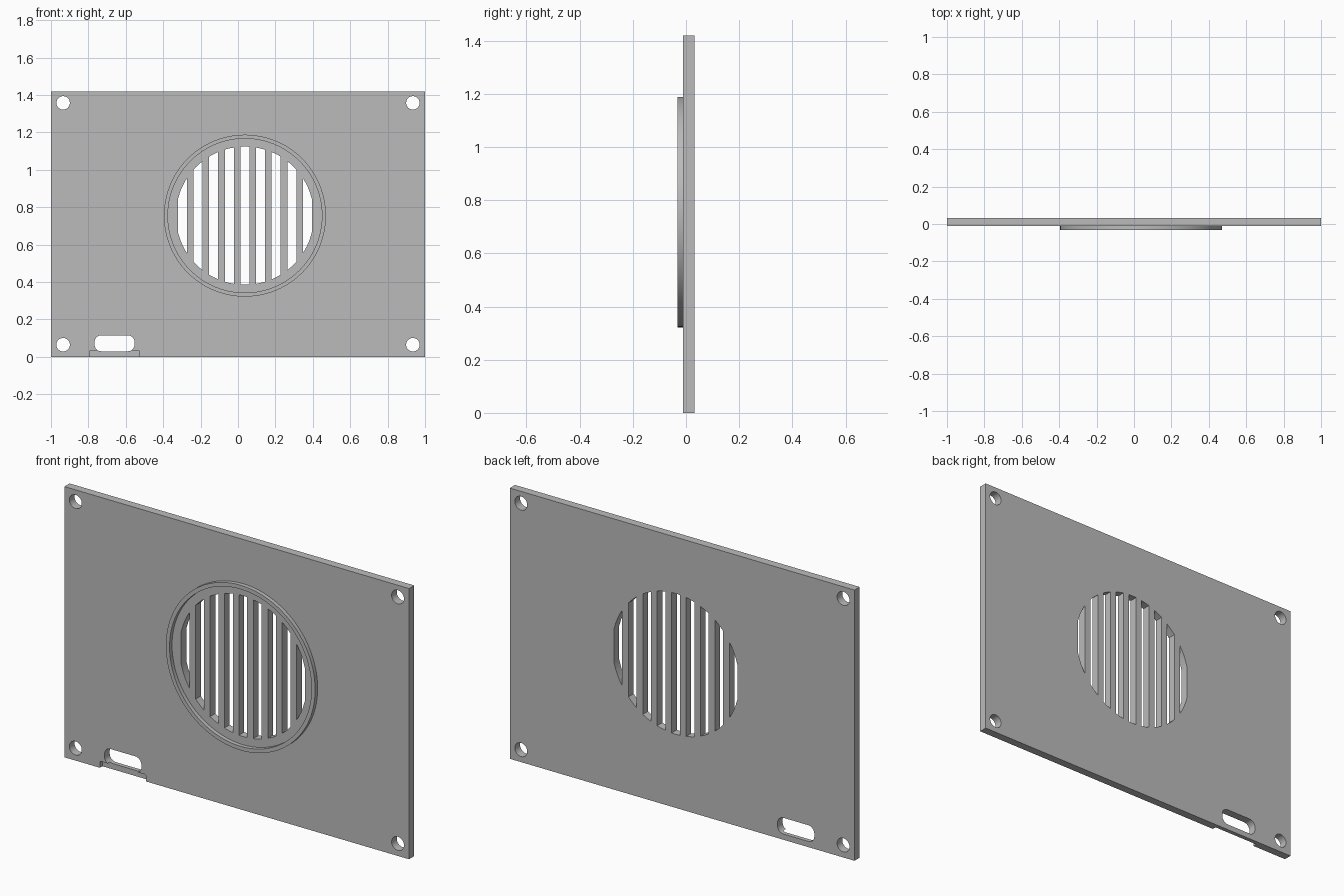
import bpy, bmesh
from math import sin, cos, pi, sqrt

if "Cube" in bpy.data.objects:
    bpy.data.objects.remove(bpy.data.objects["Cube"])

grey = bpy.data.materials.new("plain_grey")
grey.use_nodes = True
colour = (0.5, 0.5, 0.5, 1)
grey.diffuse_color = colour
grey.node_tree.nodes["Principled BSDF"].inputs["Base Color"].default_value = colour

HEIGHT = 1.42
RIM, FRONT, BACK = -0.032, -0.011, 0.032
CX, CZ = 0.037, 0.755


def prism(name, outline, y0, y1):
    """Extrude an (x, z) outline from y0 to y1."""
    bm = bmesh.new()
    face = bm.faces.new([bm.verts.new((x, y0, z)) for x, z in outline])
    new = bmesh.ops.extrude_face_region(bm, geom=[face])["geom"]
    verts = [v for v in new if isinstance(v, bmesh.types.BMVert)]
    bmesh.ops.translate(bm, verts=verts, vec=(0, y1 - y0, 0))
    bmesh.ops.recalc_face_normals(bm, faces=bm.faces[:])
    mesh = bpy.data.meshes.new(name)
    bm.to_mesh(mesh)
    bm.free()
    mesh.materials.append(grey)
    obj = bpy.data.objects.new(name, mesh)
    bpy.context.collection.objects.link(obj)
    return obj


def circle(x, z, r, n):
    return [(x + r * cos(2 * pi * i / n), z + r * sin(2 * pi * i / n)) for i in range(n)]


def rounded(x0, x1, z0, z1, r, n=8):
    """Rectangle with rounded corners."""
    pts = []
    corners = [(x1 - r, z1 - r), (x0 + r, z1 - r), (x0 + r, z0 + r), (x1 - r, z0 + r)]
    for q, (x, z) in enumerate(corners):
        for i in range(n + 1):
            a = (q + i / n) * pi / 2
            pts.append((x + r * cos(a), z + r * sin(a)))
    return pts


def combine(target, other, operation):
    """Apply a boolean and remove the helper."""
    other.hide_render = True
    bpy.context.view_layer.objects.active = target
    mod = target.modifiers.new("cut", "BOOLEAN")
    mod.operation, mod.solver, mod.object = operation, "EXACT", other
    bpy.ops.object.modifier_apply(modifier=mod.name)
    bpy.data.objects.remove(other)


def cut(target, outline, y0=-0.1, y1=0.1):
    combine(target, prism("cutter", outline, y0, y1), "DIFFERENCE")


# Raised rim around the grille
rim = prism("grille_rim", circle(CX, CZ, 0.433, 96), RIM, FRONT + 0.005)
cut(rim, circle(CX, CZ, 0.412, 96))

# Panel with the rim fused on
panel = prism("panel", [(-1, 0), (1, 0), (1, HEIGHT), (-1, HEIGHT)], FRONT, BACK)
combine(panel, rim, "UNION")

# Corner screw holes
for x in (-0.935, 0.935):
    for z in (0.065, HEIGHT - 0.062):
        cut(panel, circle(x, z, 0.036, 32))

# Grille slots, their ends following a circle
R, PITCH, HALF, STEPS = 0.369, 0.0837, 0.024, 4
for k in range(-4, 5):
    top = []
    for i in range(STEPS + 1):
        dx = k * PITCH + HALF * (2 * i / STEPS - 1)
        top.append((dx, sqrt(R * R - dx * dx)))
    outline = [(CX + x, CZ + z) for x, z in top]
    outline += [(CX + x, CZ - z) for x, z in reversed(top)]
    cut(panel, outline)

# Cable port and the shallow recess beneath it
cut(panel, rounded(-0.767, -0.553, 0.03, 0.115, 0.036))
cut(panel, rounded(-0.794, -0.527, -0.1, 0.035, 0.008), -0.1, 0.01)

bpy.ops.object.select_all(action="DESELECT")
panel.select_set(True)
bpy.context.view_layer.objects.active = panel
bpy.ops.object.shade_smooth_by_angle(angle=pi / 6)
